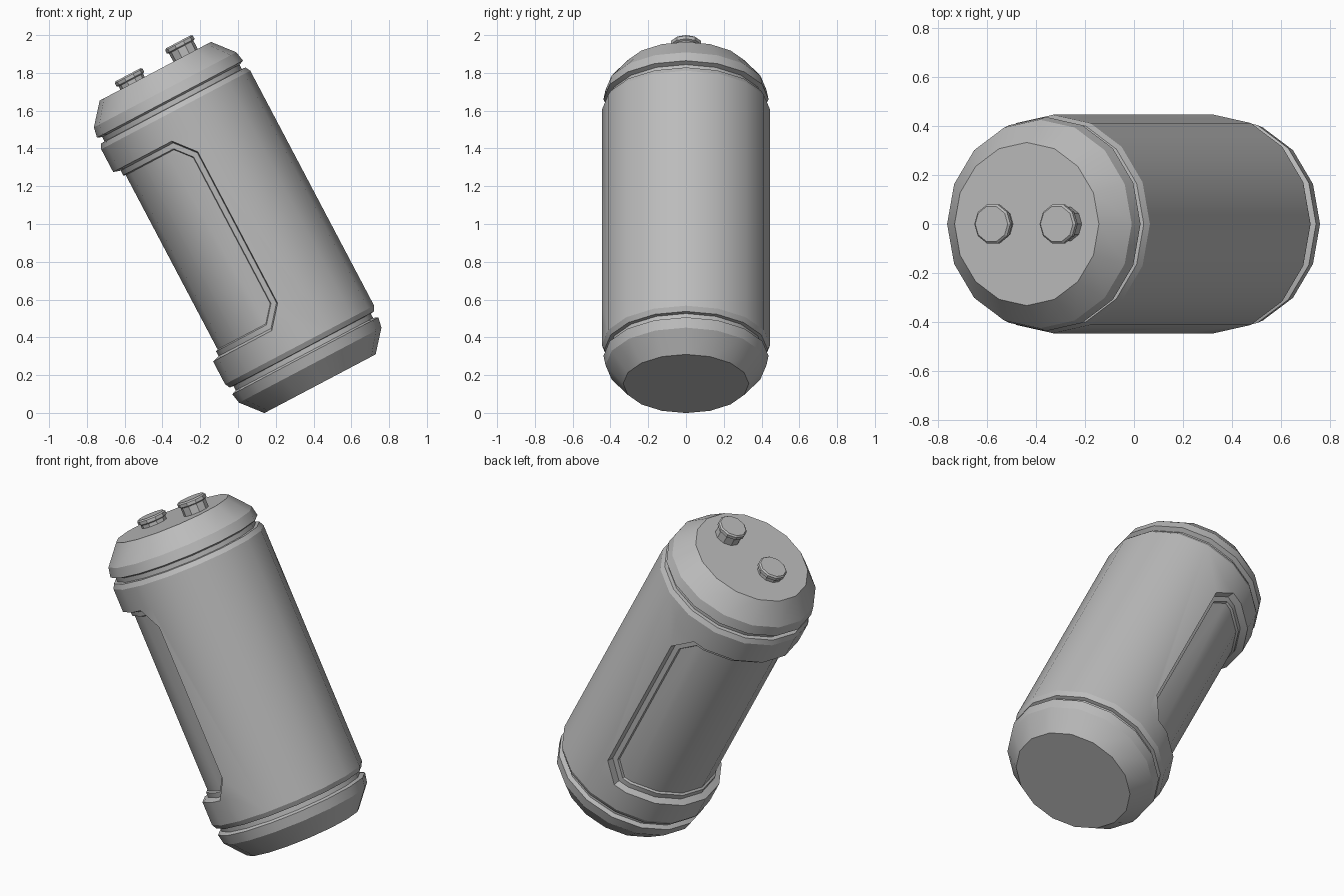
import bpy, bmesh, math
from mathutils import Vector, Matrix

cube = bpy.data.objects.get("Cube")
if cube:
    bpy.data.objects.remove(cube, do_unlink=True)

TILT = math.radians(27.8)
PLACE = Matrix.Translation((0.404, 0, 0.212)) @ Matrix.Rotation(-TILT, 4, 'Y')
MID = 0.87          # middle of the cell along its own axis

grey = bpy.data.materials.new("plain_grey")
grey.use_nodes = True
grey.diffuse_color = (0.5, 0.5, 0.5, 1)
grey.node_tree.nodes["Principled BSDF"].inputs["Base Color"].default_value = (0.5, 0.5, 0.5, 1)


def lathe(profile, sides, x=0):
    """Closed turned solid from (radius, height) points, bottom to top."""
    bm = bmesh.new()
    rings = []
    for r, h in profile:
        rings.append([bm.verts.new((x + r * math.cos(2 * math.pi * i / sides),
                                    r * math.sin(2 * math.pi * i / sides), h))
                      for i in range(sides)])
    for low, high in zip(rings, rings[1:]):
        for i in range(sides):
            j = (i + 1) % sides
            bm.faces.new((low[i], low[j], high[j], high[i]))
    bm.faces.new(rings[0][::-1])
    bm.faces.new(rings[-1])
    bm.normal_update()
    return bm


def finish(bm, name):
    mesh = bpy.data.meshes.new(name)
    bmesh.ops.recalc_face_normals(bm, faces=bm.faces[:])
    bm.to_mesh(mesh)
    bm.free()
    mesh.materials.append(grey)
    obj = bpy.data.objects.new(name, mesh)
    obj.matrix_world = PLACE
    bpy.context.collection.objects.link(obj)
    bpy.ops.object.select_all(action='DESELECT')
    obj.select_set(True)
    bpy.context.view_layer.objects.active = obj
    bpy.ops.object.shade_smooth_by_angle(angle=math.radians(25))
    return obj


def mirrored(profile):
    return profile + [(r, 2 * MID - h) for r, h in reversed(profile)]


# Casing with chamfered rims
casing = lathe(mirrored([(0.41, 0.138), (0.432, 0.14), (0.446, 0.167)]), 16)

# Recessed panel: outline cut with planes, then stepped inwards
inside = [f for f in casing.faces
          if abs(f.normal.z) < 0.1 and f.calc_center_median().x < 0]
half, corner = 0.567, 0.453
planes = []
for s in (1, -1):
    planes.append((Vector((0, 0, MID + s * half)), Vector((0, 0, s))))
    planes.append((Vector((0, 0, MID + s * corner)),
                   Vector((half - corner, 0, s * 0.095)).normalized()))
for point, normal in planes:
    geom = set(inside)
    for f in inside:
        geom.update(f.edges, f.verts)
    cut = bmesh.ops.bisect_plane(casing, geom=list(geom), dist=1e-5,
                                 plane_co=point, plane_no=normal)
    pool = set(inside) | {g for g in cut['geom'] if isinstance(g, bmesh.types.BMFace)}
    inside = [f for f in pool if f.is_valid
              and (f.calc_center_median() - point).dot(normal) < 0]
for thickness, depth in ((0.012, -0.038), (0.028, 0), (0.006, -0.012)):
    casing.normal_update()
    bmesh.ops.inset_region(casing, faces=inside, thickness=thickness, depth=depth,
                           use_even_offset=True, use_boundary=True)
finish(casing, "casing")

# End caps, each with the neck that forms the groove
cap = [(0.333, -0.065), (0.426, 0.046), (0.437, 0.102), (0.411, 0.112), (0.411, 0.15)]
finish(lathe(cap, 16), "bottom_cap")
finish(lathe([(r, 2 * MID - h) for r, h in reversed(cap)], 16), "top_cap")

# Two terminals of different heights
for name, x, top in (("tall_terminal", 0.181, 1.886), ("short_terminal", -0.136, 1.856)):
    finish(lathe([(0.073, 1.79), (0.073, top - 0.032), (0.083, top - 0.026),
                  (0.083, top - 0.008), (0.075, top)], 10, x), name)
